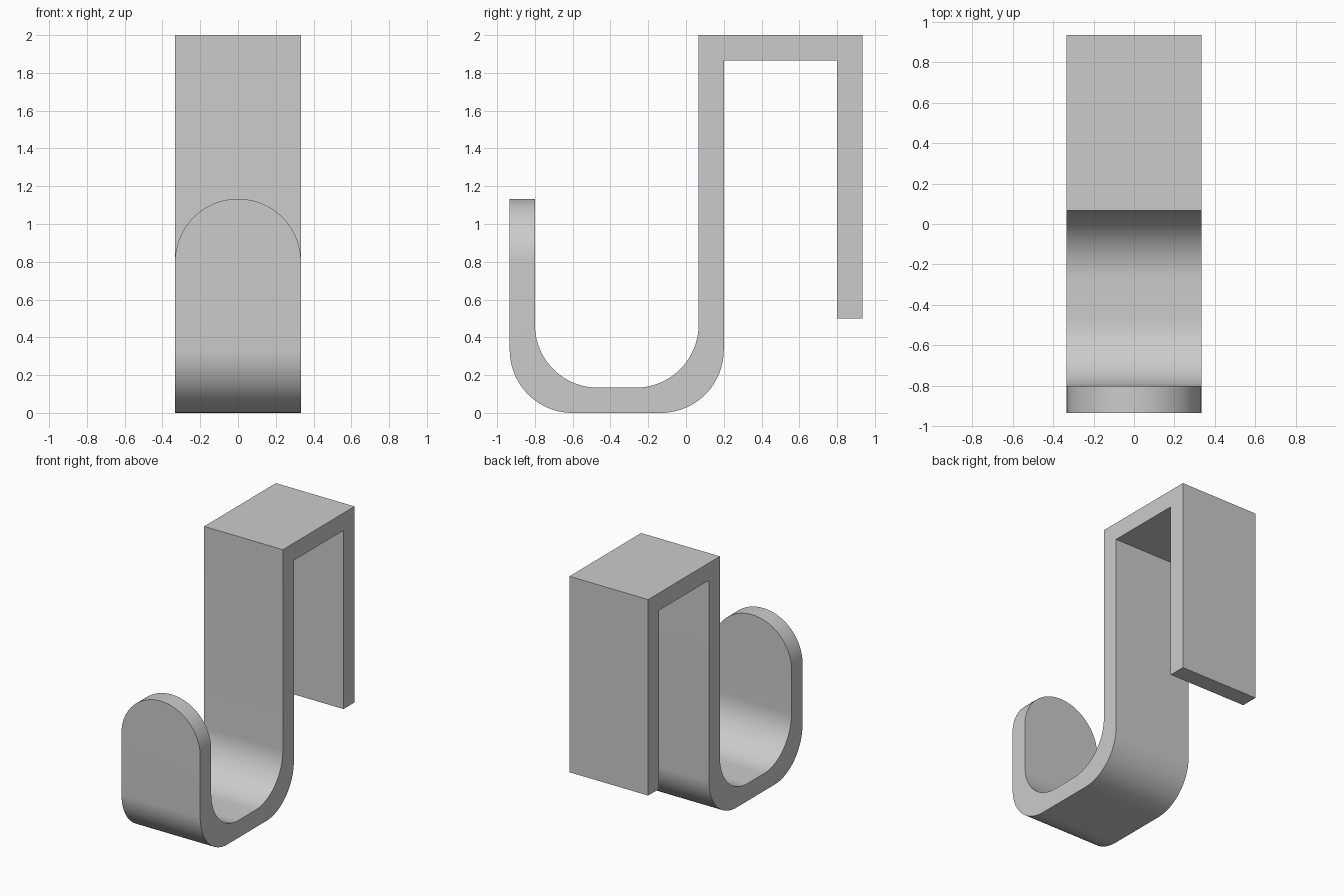
import bpy
import bmesh
import math

if "Cube" in bpy.data.objects:
    bpy.data.objects.remove(bpy.data.objects["Cube"], do_unlink=True)

# Shared dimensions
HALF = 1 / 3            # half the strap width, also every rounding radius
T = 0.4 / 3             # strap thickness
FRONT, BACK = -2.8 / 3, 2.8 / 3
STEM = 0.2              # rear face of the middle stem
TIP, TOP, LEG_END = 3.4 / 3, 2.0, 0.5

# Material
grey = bpy.data.materials.new("light grey")
grey.use_nodes = True
colour = (0.6, 0.6, 0.6, 1)
grey.diffuse_color = colour
grey.node_tree.nodes["Principled BSDF"].inputs["Base Color"].default_value = colour

# Square-cornered side profile (y, z), extruded across the width
profile = [
    (FRONT, TIP), (FRONT, 0), (STEM, 0), (STEM, TOP - T),
    (BACK - T, TOP - T), (BACK - T, LEG_END), (BACK, LEG_END), (BACK, TOP),
    (STEM - T, TOP), (STEM - T, T), (FRONT + T, T), (FRONT + T, TIP),
]
bm = bmesh.new()
side = bm.faces.new([bm.verts.new((-HALF, y, z)) for y, z in profile])
extruded = bmesh.ops.extrude_face_region(bm, geom=[side], use_keep_orig=True)
new_verts = [g for g in extruded["geom"] if isinstance(g, bmesh.types.BMVert)]
bmesh.ops.translate(bm, verts=new_verts, vec=(2 * HALF, 0, 0))
bmesh.ops.recalc_face_normals(bm, faces=bm.faces[:])


def needs_rounding(edge):
    mid = (edge.verts[0].co + edge.verts[1].co) / 2
    span = edge.verts[1].co - edge.verts[0].co
    hook_bend = abs(span.x) > 0.1 and mid.z < T + 0.01
    tip_corner = abs(span.y) > 0.1 and abs(mid.z - TIP) < 0.01
    return hook_bend or tip_corner


# Round the hook bends and the semicircular tip
bmesh.ops.bevel(
    bm, geom=[e for e in bm.edges if needs_rounding(e)], offset=HALF,
    offset_type='OFFSET', segments=24, profile=0.5, affect='EDGES',
    clamp_overlap=False)
bmesh.ops.remove_doubles(bm, verts=bm.verts[:], dist=0.0005)
bmesh.ops.recalc_face_normals(bm, faces=bm.faces[:])

mesh = bpy.data.meshes.new("over_door_hook")
bm.to_mesh(mesh)
bm.free()
mesh.materials.append(grey)
hook = bpy.data.objects.new("over_door_hook", mesh)
bpy.context.collection.objects.link(hook)

# Smooth the bends, keep the strap edges crisp
bpy.ops.object.select_all(action='DESELECT')
hook.select_set(True)
bpy.context.view_layer.objects.active = hook
bpy.ops.object.shade_smooth_by_angle(angle=math.radians(30))
